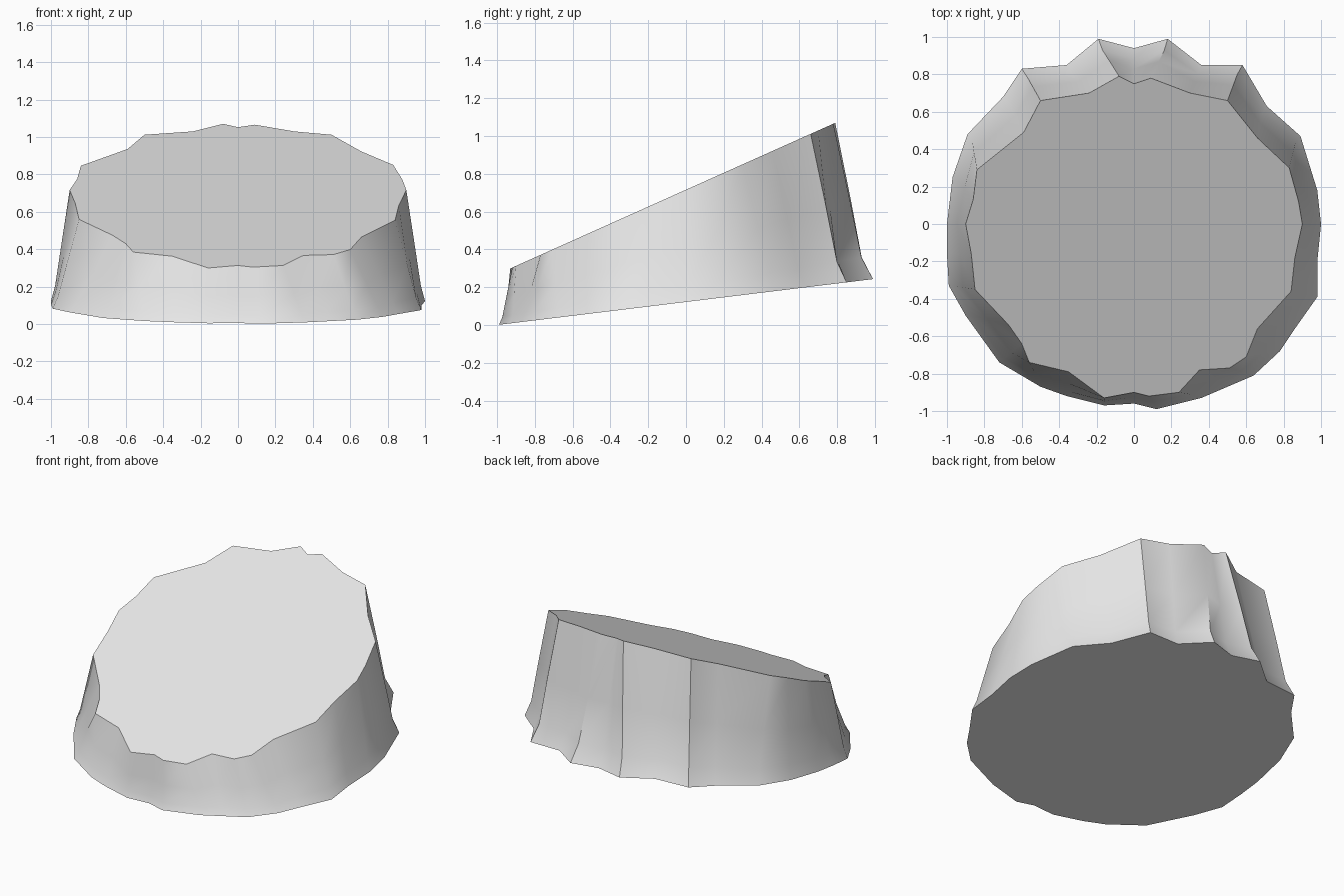
import bpy
import bmesh
import math
from mathutils import Vector

# Remove only the default cube
default_cube = bpy.data.objects.get("Cube")
if default_cube:
    bpy.data.objects.remove(default_cube, do_unlink=True)

# Single plain grey material
GREY = (0.8, 0.8, 0.8, 1.0)
grey = bpy.data.materials.new("plain grey")
grey.use_nodes = True
grey.diffuse_color = GREY
for node in grey.node_tree.nodes:
    if node.type == 'BSDF_PRINCIPLED':
        node.inputs["Base Color"].default_value = GREY

# Scalloped outlines in plan, counter-clockwise from the left side;
# points with the same index lie on the same vertical fold
rim_outline = [
    (.9, 0), (.88, .12), (.83, .3), (.66, .46), (.5, .66), (.3, .7),
    (.09, .78), (0, .75), (-.08, .79), (-.24, .7), (-.5, .66), (-.59, .49),
    (-.84, .29), (-.86, .13), (-.9, 0), (-.87, -.16), (-.85, -.35),
    (-.67, -.54), (-.6, -.64), (-.56, -.74), (-.35, -.79), (-.16, -.93),
    (0, -.9), (.08, -.92), (.24, -.9), (.35, -.78), (.51, -.77),
    (.6, -.71), (.66, -.56), (.84, -.36), (.86, -.18),
]
base_outline = [
    (1, 0), (.98, .18), (.89, .47), (.71, .63), (.58, .85), (.36, .85),
    (.18, .99), (0, .94), (-.19, .99), (-.36, .85), (-.6, .83), (-.7, .68),
    (-.89, .48), (-.97, .25), (-1, 0), (-1, -.16), (-.99, -.33),
    (-.9, -.49), (-.72, -.74), (-.5, -.87), (-.36, -.92), (-.16, -.97),
    (0, -.96), (.12, -.99), (.36, -.93), (.5, -.87), (.64, -.81),
    (.78, -.68), (.86, -.56), (.98, -.39), (.98, -.2),
]


def on_slope(outline, height, slope):
    """Lift a plan outline onto a plane that rises towards the back."""
    return [Vector((x, y, height + slope * y)) for x, y in outline]


def flared_ring(lower, upper, fraction):
    """Blend two outlines, pinched inwards so the roots flare at the back."""
    ring = []
    for low, high in zip(lower, upper):
        point = low.lerp(high, fraction)
        pinch = 1 - (0.01 + 0.03 * max(0, point.y)) * (1 - fraction)
        ring.append(Vector((point.x * pinch, point.y * pinch, point.z)))
    return ring


def loft(name, rings, material):
    """Skin a stack of matching closed rings and cap both ends."""
    bm = bmesh.new()
    loops = [[bm.verts.new(point) for point in ring] for ring in rings]
    for lower, upper in zip(loops, loops[1:]):
        count = len(lower)
        for i in range(count):
            j = (i + 1) % count
            bm.faces.new((lower[i], lower[j], upper[j], upper[i]))
    bm.faces.new(list(reversed(loops[0])))
    bm.faces.new(loops[-1])
    bm.normal_update()
    mesh = bpy.data.meshes.new(name)
    bm.to_mesh(mesh)
    bm.free()
    mesh.materials.append(material)
    part = bpy.data.objects.new(name, mesh)
    bpy.context.collection.objects.link(part)
    return part


# Stump: sloping ground line, flared roots, slanted cut on top
base = on_slope(base_outline, 0.122, 0.122)
rim = on_slope(rim_outline, 0.716, 0.448)
roots = flared_ring(base, rim, 0.14)
trunk = flared_ring(base, rim, 0.5)
stump = loft("tree_stump", [base, roots, trunk, rim], grey)

# Smooth bark folds, crisp cut edges
bpy.ops.object.select_all(action='DESELECT')
stump.select_set(True)
bpy.context.view_layer.objects.active = stump
bpy.ops.object.shade_smooth_by_angle(angle=math.radians(45))
